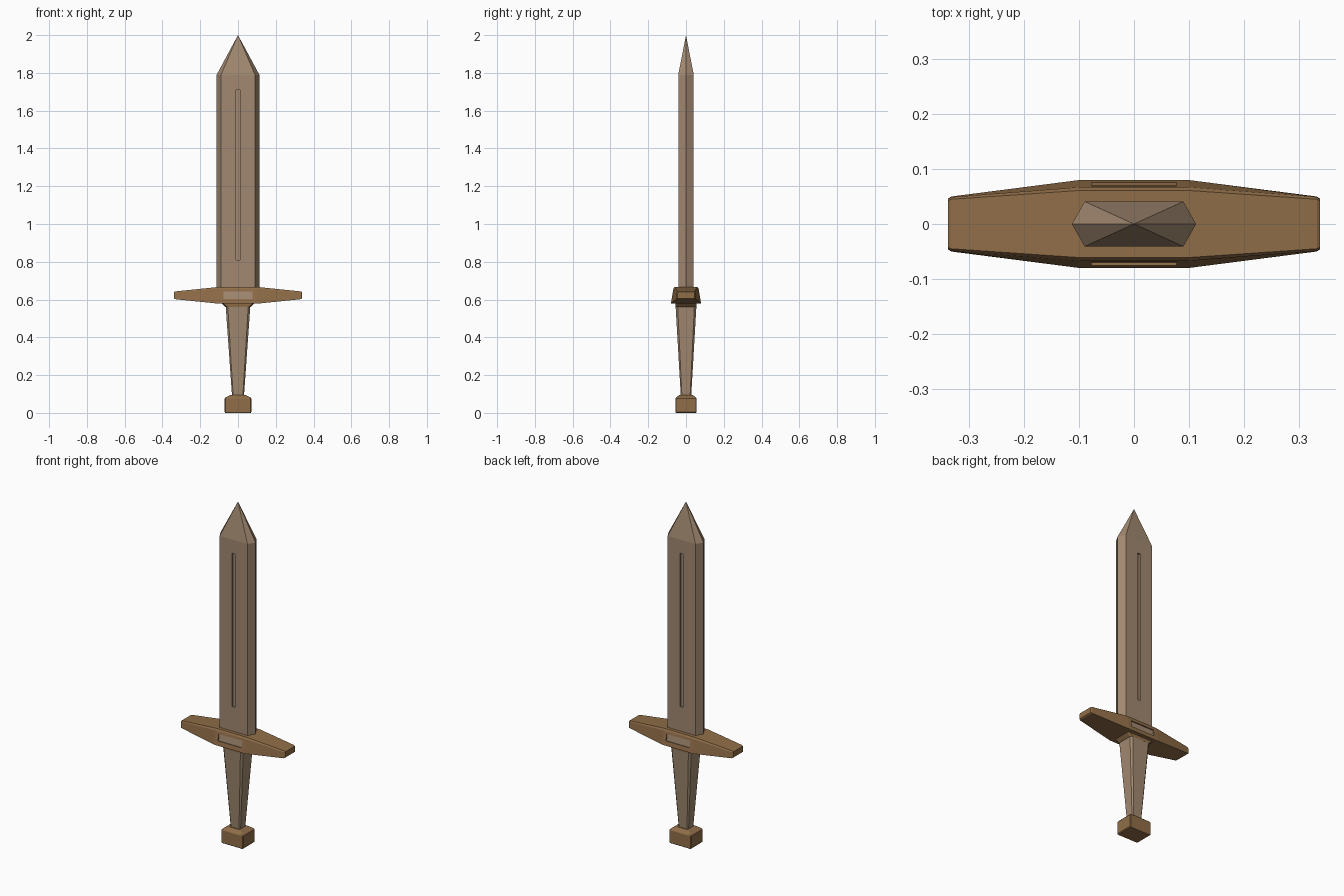
import bpy, bmesh

if "Cube" in bpy.data.objects:
    bpy.data.objects.remove(bpy.data.objects["Cube"])


def material(name, color):
    m = bpy.data.materials.new(name)
    m.diffuse_color = (*color, 1)
    m.use_nodes = True
    m.node_tree.nodes["Principled BSDF"].inputs["Base Color"].default_value = m.diffuse_color
    return m


PALE = material("pale_wood", (0.36, 0.25, 0.165))
DARK = material("dark_wood", (0.28, 0.155, 0.065))


def loft(name, rings, mats, detail=None):
    """Skin a list of equal-length rings, cap the ends, weld collapsed points."""
    bm = bmesh.new()
    loops = [[bm.verts.new(p) for p in ring] for ring in rings]
    n = len(loops[0])
    for a, b in zip(loops, loops[1:]):
        for i in range(n):
            j = (i + 1) % n
            bm.faces.new((a[i], a[j], b[j], b[i]))
    bm.faces.new(loops[0][::-1])
    bm.faces.new(loops[-1])
    bmesh.ops.remove_doubles(bm, verts=bm.verts, dist=1e-5)
    bmesh.ops.recalc_face_normals(bm, faces=bm.faces)
    if detail:
        detail(bm)
    me = bpy.data.meshes.new(name)
    bm.to_mesh(me)
    bm.free()
    for m in mats:
        me.materials.append(m)
    ob = bpy.data.objects.new(name, me)
    bpy.context.collection.objects.link(ob)
    return ob


def rect(x, y, z, c):
    """Horizontal rectangle with chamfered corners."""
    return [(x - c, -y, z), (x, -y + c, z), (x, y - c, z), (x - c, y, z),
            (-x + c, y, z), (-x, y - c, z), (-x, -y + c, z), (-x + c, -y, z)]


def sink(bm, face, hx, z0, z1, depth, mat=0):
    """Recess a rectangular panel into a front or back face."""
    bmesh.ops.inset_individual(bm, faces=[face], thickness=0.015)
    face.normal_update()
    n, p = face.normal.copy(), face.calc_center_median()
    for v in face.verts:
        v.co.x = hx if v.co.x > 0 else -hx
        v.co.z = z1 if v.co.z > p.z else z0
        v.co.y = p.y - n.z * (v.co.z - p.z) / n.y
    inner = bmesh.ops.extrude_discrete_faces(bm, faces=[face])["faces"][0]
    bmesh.ops.translate(bm, verts=inner.verts, vec=-n * depth)
    inner.material_index = mat


def broad_faces(bm, zmax):
    """Largest front and back faces."""
    bm.normal_update()
    return [max((f for f in bm.faces if f.normal.y * s > 0.9
                 and abs(f.calc_center_median().x) < 0.01
                 and f.calc_center_median().z < zmax),
                key=lambda f: f.calc_area()) for s in (-1, 1)]


# Blade: six-sided section with a pointed tip and a groove on each face
def hexagon(z, k=1):
    pts = [(0.113, 0), (0.09, 0.041), (-0.09, 0.041),
           (-0.113, 0), (-0.09, -0.041), (0.09, -0.041)]
    return [(x * k, y * k, z) for x, y in pts]


def groove(bm):
    for f in broad_faces(bm, 1.5):
        sink(bm, f, 0.01, 0.81, 1.71, 0.01)


loft("blade", [hexagon(0.64), hexagon(1.79), hexagon(2.0, 0)], [PALE], groove)


# Crossguard: tapered bar with a sunken pale panel on each side
def section(x, yb, ym, yt, zb, zm, zt):
    return [(x, -yb, zb), (x, yb, zb), (x, ym, zm),
            (x, yt, zt), (x, -yt, zt), (x, -ym, zm)]


half = [section(0.1, 0.08, 0.067, 0.061, 0.578, 0.657, 0.667),
        section(0.333, 0.05, 0.049, 0.045, 0.602, 0.637, 0.643),
        section(0.339, 0.046, 0.045, 0.042, 0.606, 0.635, 0.639)]
mirrored = [[(-x, y, z) for x, y, z in r] for r in half[::-1]]


def panels(bm):
    for f in broad_faces(bm, 1):
        sink(bm, f, 0.077, 0.604, 0.643, 0.006, 1)


loft("crossguard", mirrored + half, [DARK, PALE], panels)

# Collar under the guard
loft("collar", [rect(0.066, 0.055, 0.56, 0.01),
                rect(0.09, 0.057, 0.582, 0.01)], [DARK])

# Grip: tapers down to the pommel
loft("grip", [rect(0.031, 0.027, 0.08, 0.006),
              rect(0.065, 0.055, 0.562, 0.011)], [PALE])

# Pommel: block with a sloped top
loft("pommel", [rect(0.067, 0.053, 0, 0.004), rect(0.071, 0.056, 0.005, 0.004),
                rect(0.071, 0.056, 0.076, 0.004), rect(0.066, 0.052, 0.082, 0.004),
                rect(0.036, 0.034, 0.096, 0.004)], [DARK])
